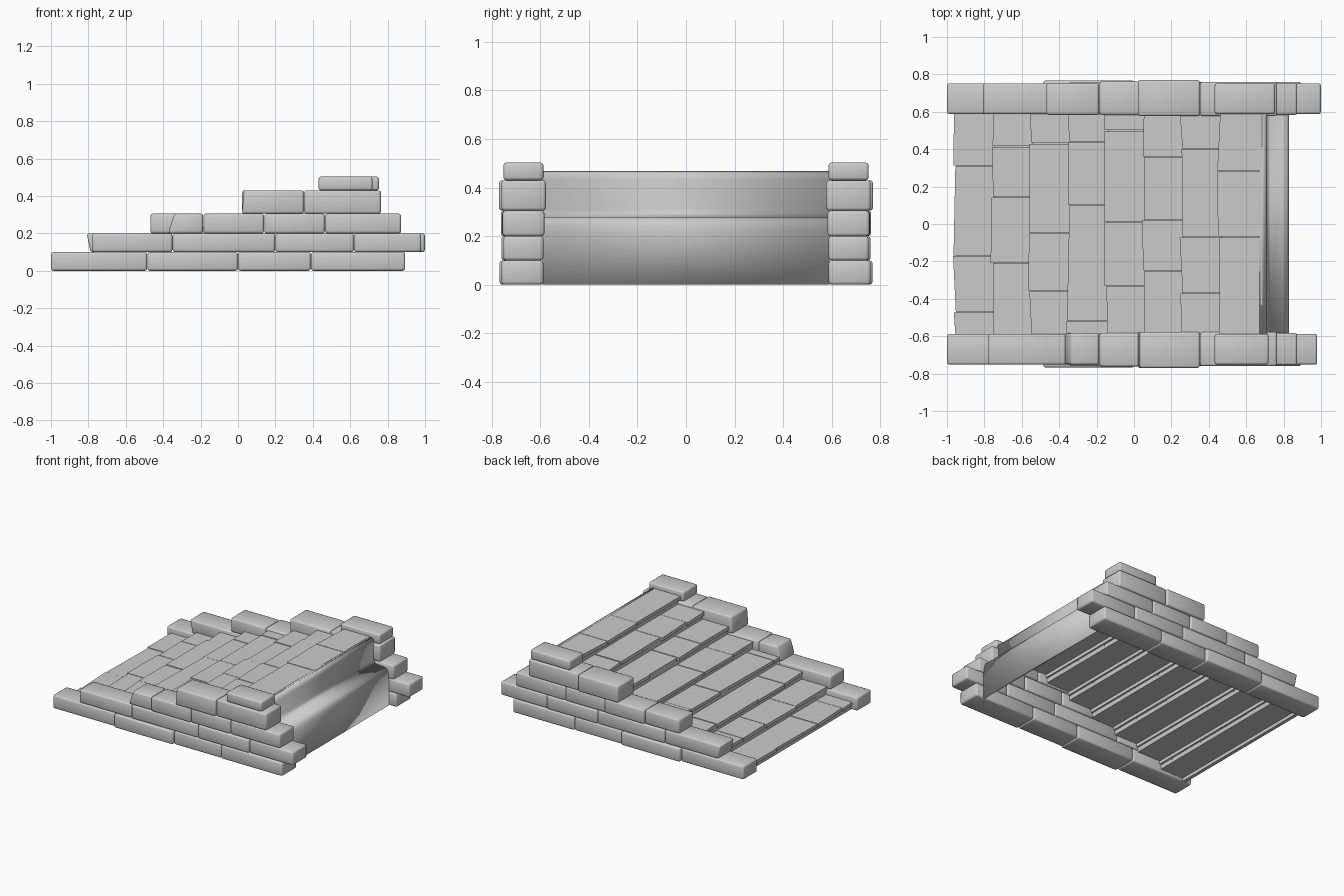
import bpy, bmesh, random
from mathutils import Vector

random.seed(4)
if "Cube" in bpy.data.objects:
    bpy.data.objects.remove(bpy.data.objects["Cube"], do_unlink=True)

stone = bpy.data.materials.new("grey stone")
stone.use_nodes = True
GREY = (0.6, 0.6, 0.6, 1)
stone.diffuse_color = GREY
stone.node_tree.nodes["Principled BSDF"].inputs["Base Color"].default_value = GREY


def finish(name, bm, angle=None):
    bmesh.ops.recalc_face_normals(bm, faces=bm.faces)
    mesh = bpy.data.meshes.new(name)
    bm.to_mesh(mesh)
    bm.free()
    mesh.materials.append(stone)
    obj = bpy.data.objects.new(name, mesh)
    bpy.context.collection.objects.link(obj)
    if angle:
        bpy.ops.object.select_all(action='DESELECT')
        obj.select_set(True)
        bpy.context.view_layer.objects.active = obj
        bpy.ops.object.shade_smooth_by_angle(angle=angle)
    return obj


def block(name, x, y, z, bevel=0.0, lean=0.0, wobble=0.0):
    """Box from (min, max) ranges; lean shifts the top of its low-x end."""
    bm = bmesh.new()
    bmesh.ops.create_cube(bm, size=1)
    skew = {-1: random.uniform(-wobble, wobble), 1: random.uniform(-wobble, wobble)}
    for v in bm.verts:
        c = v.co.copy()
        v.co = Vector((x[c.x > 0], y[c.y > 0], z[c.z > 0]))
        if c.x < 0:
            v.co.x += skew[1 if c.y > 0 else -1]
            if c.z > 0:
                v.co.x += lean
    if bevel:
        bmesh.ops.bevel(bm, geom=bm.edges[:], offset=bevel, segments=2,
                        affect='EDGES', profile=0.5)
    return finish(name, bm, 1.2 if bevel else None)


# Side walls: bottom, top, inner y, block joints along x, outer y of each block
COURSES = [
    (0.0, 0.10, 0.587, (-1.0, -0.485, 0.0, 0.39, 0.895), (0.752, 0.768, 0.755, 0.76)),
    (0.10, 0.20, 0.587, (-0.79, -0.35, 0.2, 0.62, 1.0), (0.752, 0.757, 0.76, 0.752)),
    (0.20, 0.305, 0.583, (-0.47, -0.185, 0.14, 0.465, 0.873), (0.752, 0.762, 0.757, 0.755)),
    (0.305, 0.43, 0.577, (0.02, 0.353, 0.765), (0.77, 0.76)),
    (0.43, 0.503, 0.587, (0.43, 0.755), (0.752,)),
]
LEAN = {("front", 2): 0.035, ("back", 1): -0.02, ("front", 3): 0.01}
START = {("front", 2): -0.375, ("front", 1): -0.78}
END = {("front", 1): 0.98, ("front", 4): 0.72}
for side, s in (("front", -1), ("back", 1)):
    for c, (z0, z1, inner, joints, outer) in enumerate(COURSES):
        joints = list(joints)
        joints[0] = START.get((side, c), joints[0])
        joints[-1] = END.get((side, c), joints[-1])
        for i, out in enumerate(outer):
            y = sorted((s * inner, s * out))
            block(f"{side}_wall_block_{c + 1}_{i + 1}",
                  (joints[i] + 0.001, joints[i + 1] - 0.001), y, (z0, z1),
                  bevel=0.012, lean=LEAN.get((side, c), 0) if i == 0 else 0)

# Steps: paving slabs over a thin bed, with a riser behind each nosing
EDGE = 0.59
RISE = 0.0585
JOINTS = [(-0.47, -0.17, 0.31), (-0.21, 0.145, 0.415), (-0.36, -0.05, 0.43),
          (-0.52, 0.1, 0.44), (-0.33, 0.01, 0.5), (-0.25, 0.02, 0.36),
          (-0.37, -0.07, 0.4), (-0.07, 0.285)]
for row, cuts in enumerate(JOINTS):
    x0 = -0.96 + 0.202 * row
    x1 = x0 + 0.23
    top = RISE * (row + 1)
    ys = [-EDGE, *cuts, EDGE]
    for i in range(len(ys) - 1):
        block(f"paving_slab_{row + 1}_{i + 1}", (x0, x1),
              (ys[i] + 0.002, ys[i + 1] - 0.002),
              (top - 0.025, top + random.uniform(-0.003, 0.001)),
              wobble=0.009)
    block(f"step_bed_{row + 1}", (x0 + 0.012, x1), (-EDGE, EDGE), (top - 0.034, top - 0.012))
    block(f"riser_{row + 1}", (x0 + 0.015, x0 + 0.04), (-EDGE, EDGE),
          (top - RISE, top - 0.02))

# End wall: rounded top edge, upright, then a ledge and a lower upright
profile = [(0.67, 0.469), (0.69, 0.466), (0.705, 0.455), (0.71, 0.435), (0.71, 0.31),
           (0.715, 0.292), (0.73, 0.283), (0.795, 0.278), (0.818, 0.268),
           (0.828, 0.245), (0.83, 0.22), (0.83, 0.0)]
bm = bmesh.new()
rings = [[bm.verts.new((x, y, z)) for x, z in profile] for y in (-EDGE, EDGE)]
for i in range(len(profile) - 1):
    bm.faces.new((rings[0][i], rings[0][i + 1], rings[1][i + 1], rings[1][i]))
wall = finish("end_wall", bm, 0.9)
if wall.data.polygons[-1].normal.x < 0:
    wall.data.flip_normals()
shell = wall.modifiers.new("thickness", 'SOLIDIFY')
shell.thickness = 0.012
shell.offset = -1
